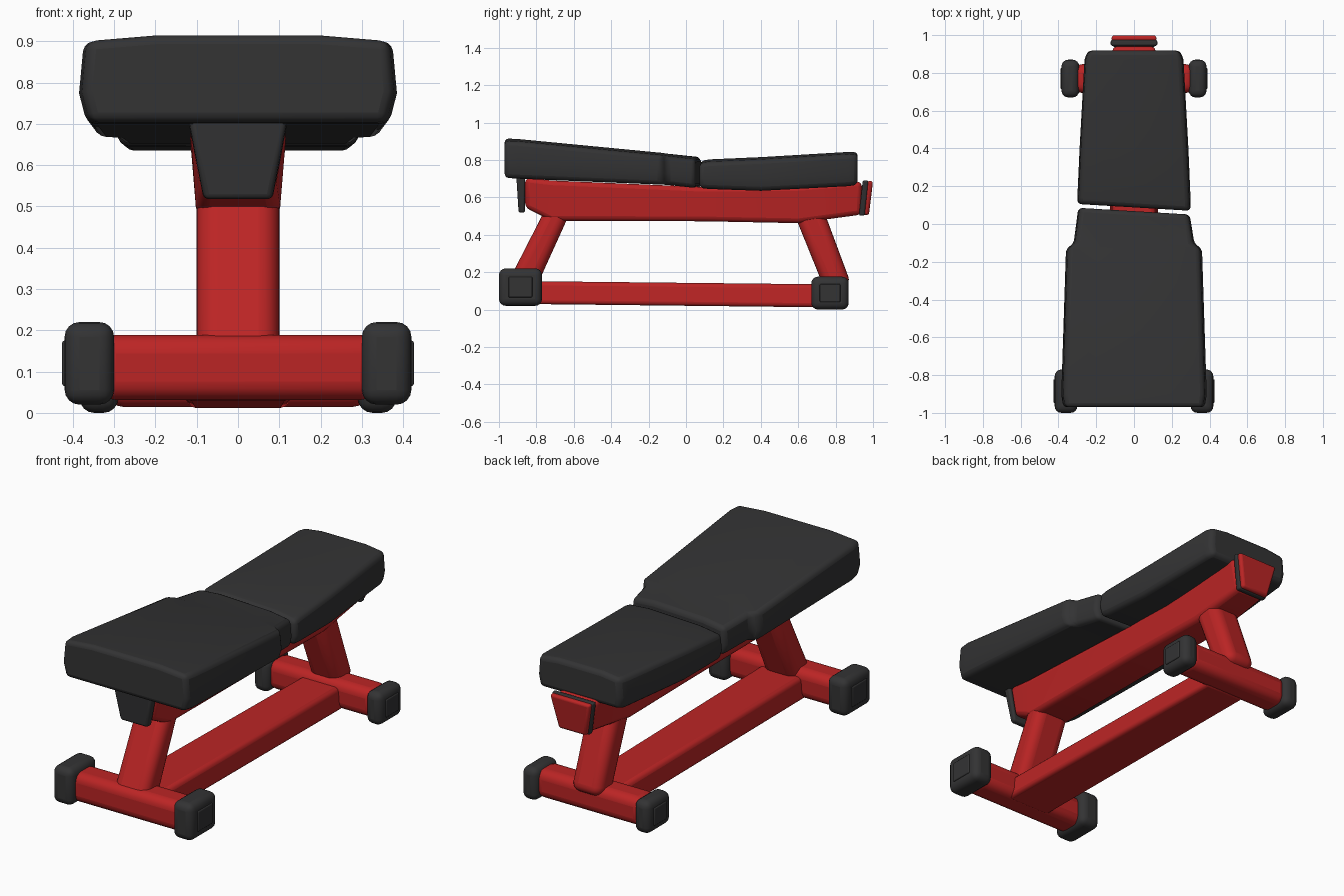
import bpy, bmesh, math

if "Cube" in bpy.data.objects:
    bpy.data.objects.remove(bpy.data.objects["Cube"])


def material(name, rgb):
    m = bpy.data.materials.new(name)
    m.diffuse_color = (*rgb, 1)
    m.use_nodes = True
    m.node_tree.nodes["Principled BSDF"].inputs["Base Color"].default_value = m.diffuse_color
    return m


RED = material("frame red", (0.50, 0.018, 0.018))
BLACK = material("pad charcoal", (0.033, 0.033, 0.034))


def loft(name, rings, mat, bevel=0.02, segments=3, angle=35):
    """Skin a list of matching closed rings, cap both ends, round the edges."""
    bm = bmesh.new()
    loops = [[bm.verts.new(p) for p in ring] for ring in rings]
    n = len(loops[0])
    for a, b in zip(loops, loops[1:]):
        for i in range(n):
            bm.faces.new((a[i], a[(i + 1) % n], b[(i + 1) % n], b[i]))
    bm.faces.new(loops[0])
    bm.faces.new(loops[-1])
    bmesh.ops.recalc_face_normals(bm, faces=bm.faces[:])
    me = bpy.data.meshes.new(name)
    bm.to_mesh(me)
    bm.free()
    ob = bpy.data.objects.new(name, me)
    bpy.context.collection.objects.link(ob)
    me.materials.append(mat)
    mod = ob.modifiers.new("round", "BEVEL")
    mod.width, mod.segments = bevel, segments
    mod.limit_method, mod.angle_limit = "ANGLE", math.radians(angle)
    bpy.ops.object.select_all(action="DESELECT")
    ob.select_set(True)
    bpy.context.view_layer.objects.active = ob
    bpy.ops.object.shade_smooth_by_angle(angle=math.radians(40))
    return ob


def trapezoid(y, top_w, low_w, low, top, lean=0.0):
    return [(-low_w, y, low), (low_w, y, low), (top_w, y + lean, top), (-top_w, y + lean, top)]


def pad_ring(y, w, low, top, skew=0.0):
    """Crowned cushion section, mirrored about x = 0."""
    half = [(w * .95, low), (w, low + .35 * (top - low)), (w * .97, top - .014), (w * .53, top)]
    pts = half + [(-x, z) for x, z in reversed(half)]
    return [(x, y - skew * x, z) for x, z in pts]


def box(name, c, h, mat, bevel):
    rings = [[(c[0] + s * h[0], c[1] + a * h[1], c[2] + b * h[2])
              for a, b in ((-1, -1), (1, -1), (1, 1), (-1, 1))] for s in (-1, 1)]
    return loft(name, rings, mat, bevel, 4)


# Cushions
loft("long_pad", [pad_ring(-.97, .375, .705, .915), pad_ring(-.90, .385, .70, .912),
                  pad_ring(-.13, .36, .668, .838), pad_ring(-.105, .32, .667, .834),
                  pad_ring(.068, .295, .65, .815, .06)], BLACK, .022)
loft("short_pad", [pad_ring(.088, .30, .65, .795, .06), pad_ring(.13, .30, .645, .803, .03),
                   pad_ring(.40, .288, .635, .815), pad_ring(.87, .262, .66, .843),
                   pad_ring(.918, .245, .668, .842)], BLACK, .022)

# Main beam under the cushions, with its end caps
loft("main_beam", [trapezoid(-.86, .12, .085, .545, .705), trapezoid(-.72, .118, .10, .475, .69),
                   trapezoid(.10, .115, .10, .472, .655), trapezoid(.60, .115, .095, .462, .66),
                   trapezoid(.94, .12, .085, .508, .685)], RED, .025)
loft("front_beam_cap", [trapezoid(-.895, .118, .08, .518, .71, -.012),
                        trapezoid(-.86, .122, .085, .518, .71)], BLACK, .012)
loft("rear_beam_trim", [trapezoid(.925, .125, .088, .502, .69, .02),
                        trapezoid(.955, .125, .088, .502, .69, .02)], BLACK, .008)
loft("rear_beam_cap", [trapezoid(.95, .122, .084, .504, .689, .02),
                       trapezoid(.978, .12, .08, .506, .686, .022)], RED, .012)


# Slanted legs: rings run across the leg at each end
def leg(name, low, high, w_low, w_high):
    rings = [[(-w, a, za), (w, a, za), (w, b, zb), (-w, b, zb)]
             for (a, za, b, zb), w in ((low, w_low), (high, w_high))]
    loft(name, rings, RED, .05, 5)


leg("front_leg", (-.955, .14, -.805, .11), (-.735, .57, -.61, .54), .10, .10)
leg("rear_leg", (.745, .10, .885, .13), (.575, .52, .725, .56), .09, .09)

# Floor bars with rubber feet at both ends
for tag, y, z, r, reach, cy, cz, cw in (
        ("front", -.885, .11, .079, .34, .115, .10, .06),
        ("rear", .77, .09, .076, .32, .10, .088, .047)):
    box(tag + "_floor_bar", (0, y, z), (reach, r, r), RED, .045)
    fz = cz + (.02 if tag == "front" else 0.0)
    fx = .36 if tag == "front" else .337
    for side, s in (("left", -1), ("right", 1)):
        box(f"{tag}_{side}_foot", (s * fx, y, fz), (cw, cy, cz), BLACK, .036)
        box(f"{tag}_{side}_foot_plug", (s * (fx + .01), y, fz), (cw - .004, cy * .55, cz * .55), BLACK, .006)

# Low stretcher plank joining the floor bars
loft("stretcher", [trapezoid(-.86, .125, .135, .03, .152),
                   trapezoid(.74, .115, .125, .012, .135)], RED, .022)
